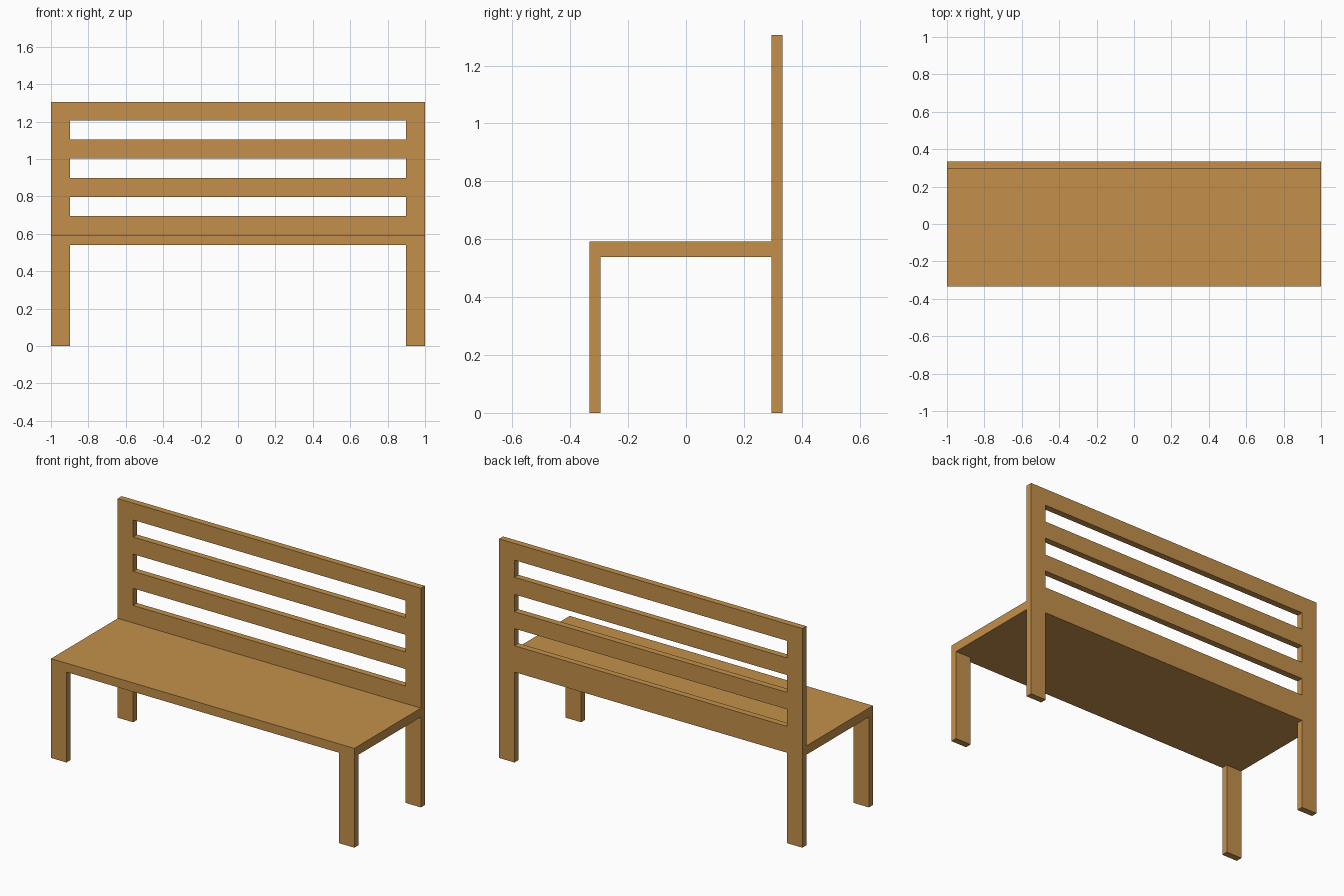
import bpy, bmesh

if "Cube" in bpy.data.objects:
    bpy.data.objects.remove(bpy.data.objects["Cube"])

wood = bpy.data.materials.new("warm wood")
wood.diffuse_color = (0.552, 0.279, 0.069, 1)
wood.use_nodes = True
wood.node_tree.nodes["Principled BSDF"].inputs["Base Color"].default_value = wood.diffuse_color

HALF_X, HALF_Y, THICK = 1.0, 0.333, 0.038
LEG_X = 0.898                      # inner edge of legs and posts
SEAT_LOW, SEAT_TOP, TOP = 0.539, 0.592, 1.306
BACK_Y = HALF_Y - THICK            # front face of the backrest


def add_object(name, bm):
    bmesh.ops.recalc_face_normals(bm, faces=bm.faces)
    mesh = bpy.data.meshes.new(name)
    bm.to_mesh(mesh)
    bm.free()
    mesh.materials.append(wood)
    obj = bpy.data.objects.new(name, mesh)
    bpy.context.collection.objects.link(obj)
    return obj


def box(name, x, y, z):
    bm = bmesh.new()
    bmesh.ops.create_cube(bm, size=1)
    for v in bm.verts:
        v.co = [lo + (c + 0.5) * (hi - lo) for c, (lo, hi) in zip(v.co, (x, y, z))]
    return add_object(name, bm)


# Seat board
box("seat", (-HALF_X, HALF_X), (-HALF_Y, BACK_Y), (SEAT_LOW, SEAT_TOP))

# Front legs
for side, x in (("left", (-HALF_X, -LEG_X)), ("right", (LEG_X, HALF_X))):
    box("front_leg_" + side, x, (-HALF_Y, -HALF_Y + THICK), (0, SEAT_LOW))

# Backrest with rear legs: one slotted panel, filled cell by cell
xs = [-HALF_X, -LEG_X, LEG_X, HALF_X]
zs = [0, SEAT_LOW, 0.696, 0.798, 0.899, 1.002, 1.104, 1.206, TOP]
bm = bmesh.new()
grid = [[bm.verts.new((x, BACK_Y, z)) for x in xs] for z in zs]
for row in range(len(zs) - 1):
    for col in range(3):
        if col == 1 and row % 2 == 0:
            continue               # open slot, or gap between the legs
        bm.faces.new((grid[row][col], grid[row][col + 1],
                      grid[row + 1][col + 1], grid[row + 1][col]))
front = bmesh.ops.extrude_face_region(bm, geom=bm.faces[:])["geom"]
bmesh.ops.translate(bm, vec=(0, THICK, 0),
                    verts=[g for g in front if isinstance(g, bmesh.types.BMVert)])
add_object("backrest_and_rear_legs", bm)
